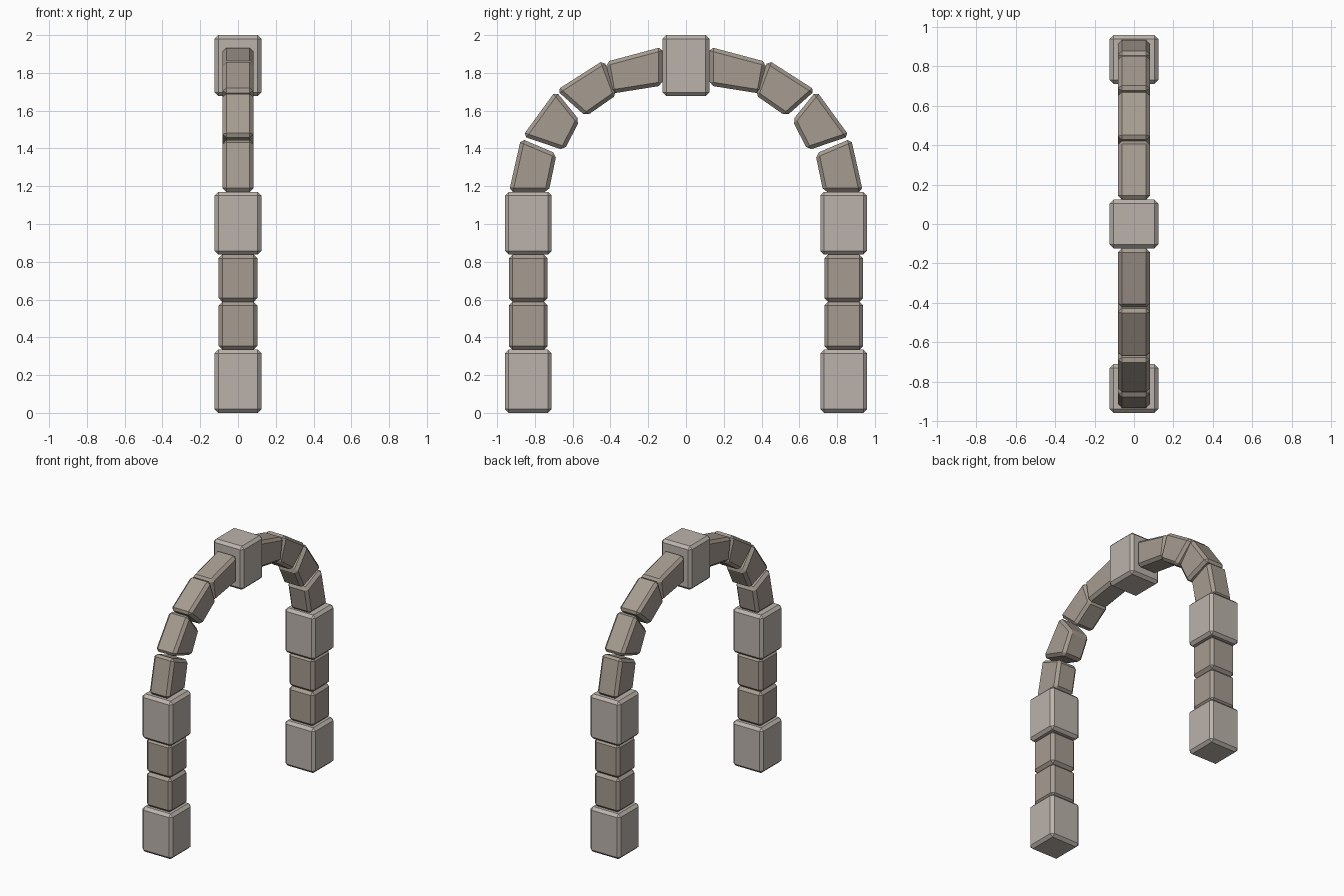
import bpy, bmesh

if "Cube" in bpy.data.objects:
    bpy.data.objects.remove(bpy.data.objects["Cube"])

def block(name, corners, half_x, bevel=0.02):
    """Chamfered stone: a four-cornered (y, z) outline given depth along x."""
    bm = bmesh.new()
    front = [bm.verts.new((half_x, y, z)) for y, z in corners]
    back = [bm.verts.new((-half_x, y, z)) for y, z in corners]
    bm.faces.new(front)
    bm.faces.new(back[::-1])
    for i in range(4):
        j = (i + 1) % 4
        bm.faces.new((front[i], back[i], back[j], front[j]))
    bmesh.ops.recalc_face_normals(bm, faces=bm.faces[:])
    bmesh.ops.bevel(bm, geom=bm.edges[:], offset=bevel, offset_type='OFFSET',
                    segments=1, affect='EDGES')
    mesh = bpy.data.meshes.new(name)
    bm.to_mesh(mesh)
    bm.free()
    obj = bpy.data.objects.new(name, mesh)
    bpy.context.collection.objects.link(obj)
    mat = stone if half_x > 0.11 else dark_stone
    mesh.materials.append(mat)

def rect(y, w, z0, z1):
    return [(y - w, z0), (y + w, z0), (y + w, z1), (y - w, z1)]

def material(name, color):
    m = bpy.data.materials.new(name)
    m.diffuse_color = color
    m.use_nodes = True
    m.node_tree.nodes["Principled BSDF"].inputs["Base Color"].default_value = m.diffuse_color
    return m

stone = material("light_stone", (0.50, 0.45, 0.41, 1))
dark_stone = material("dark_stone", (0.38, 0.33, 0.28, 1))

# Pillar courses: name, half width, bottom, top
courses = [("base", 0.124, 0.0, 0.335), ("lower_stone", 0.103, 0.335, 0.588),
           ("upper_stone", 0.103, 0.588, 0.838), ("capital", 0.124, 0.838, 1.17)]

# Arch wedges: outer start, inner start, inner end, outer end
wedges = [
    [(0.937, 1.17), (0.727, 1.17), (0.685, 1.372), (0.874, 1.452)],
    [(0.865, 1.465), (0.645, 1.39), (0.563, 1.548), (0.690, 1.705)],
    [(0.685, 1.708), (0.530, 1.57), (0.365, 1.685), (0.435, 1.868)],
    [(0.425, 1.858), (0.395, 1.69), (0.125, 1.733), (0.125, 1.938)],
]

for side, s in (("left", -1), ("right", 1)):
    for name, w, z0, z1 in courses:
        block(f"{side}_{name}", rect(s * 0.835, w, z0, z1), w)
    for i, pts in enumerate(wedges):
        block(f"{side}_arch_stone_{i + 1}", [(s * y, z) for y, z in pts], 0.082)

# Keystone at the crown
block("keystone", rect(0, 0.124, 1.677, 2.0), 0.124)
